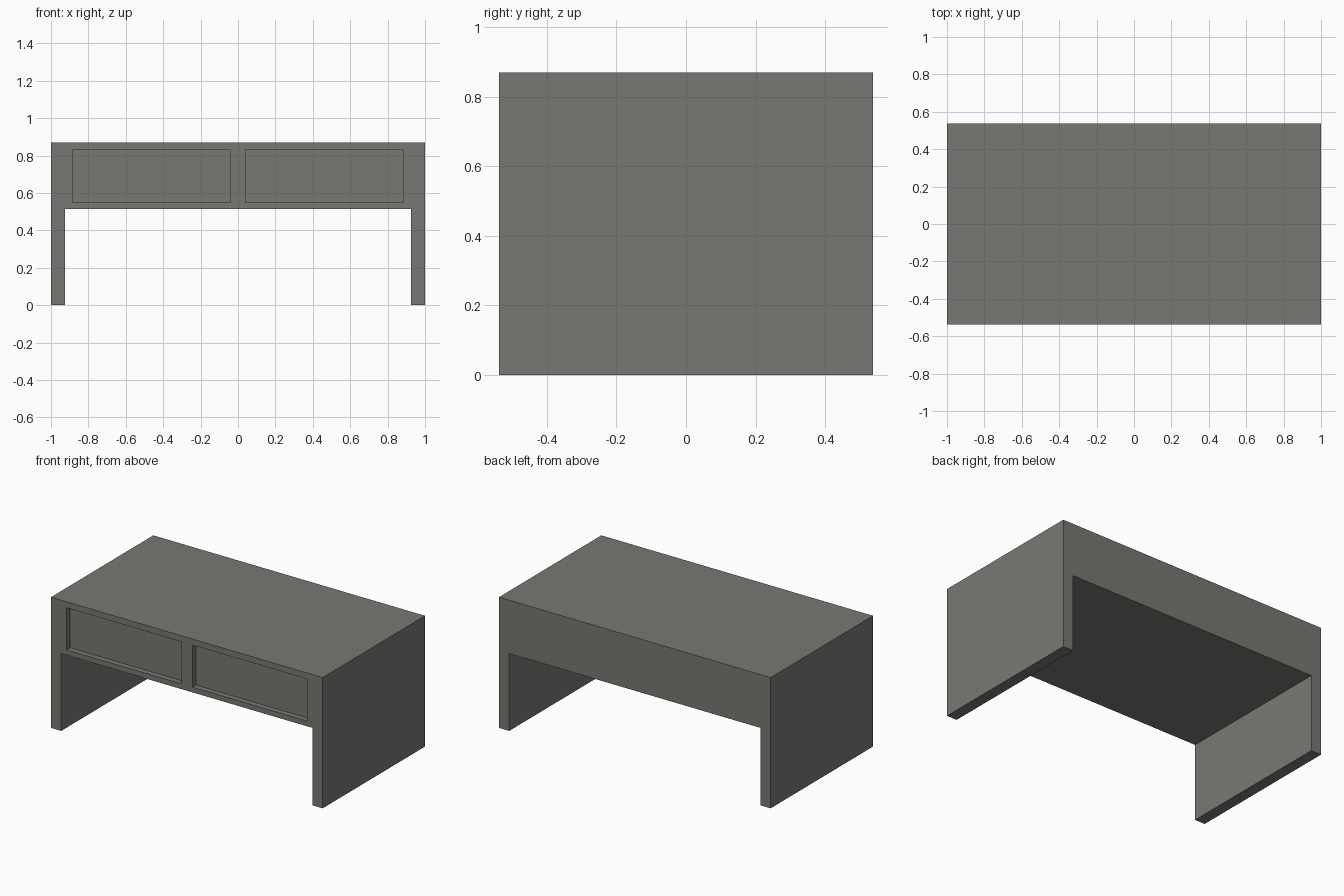
import bpy, bmesh
from mathutils import Matrix

if "Cube" in bpy.data.objects:
    bpy.data.objects.remove(bpy.data.objects["Cube"])

W, D, H = 1.0, 0.538, 0.87      # half width, half depth, height
LEG, BELLY = 0.925, 0.515       # inner face of side panels, underside of body
RECESS = 0.037

mat = bpy.data.materials.new("warm_grey")
mat.diffuse_color = (0.195, 0.187, 0.172, 1)
mat.use_nodes = True
mat.node_tree.nodes["Principled BSDF"].inputs["Base Color"].default_value = mat.diffuse_color


def make_object(name, bm):
    bmesh.ops.recalc_face_normals(bm, faces=bm.faces)
    mesh = bpy.data.meshes.new(name)
    bm.to_mesh(mesh)
    bm.free()
    mesh.materials.append(mat)
    obj = bpy.data.objects.new(name, mesh)
    bpy.context.collection.objects.link(obj)
    return obj


# Table body: bridge-shaped profile extruded front to back
bm = bmesh.new()
half = [(W, H), (W, 0), (LEG, 0), (LEG, BELLY)]
profile = half + [(-x, z) for x, z in reversed(half)]
face = bm.faces.new([bm.verts.new((x, -D, z)) for x, z in profile])
ext = bmesh.ops.extrude_face_region(bm, geom=[face])
verts = [v for v in ext["geom"] if isinstance(v, bmesh.types.BMVert)]
bmesh.ops.translate(bm, verts=verts, vec=(0, 2 * D, 0))
table = make_object("table_body", bm)

# Two shallow drawer recesses cut into the front
bm = bmesh.new()
for side in (-1, 1):
    bmesh.ops.create_cube(bm, size=1, matrix=Matrix.Translation((side * 0.4635, -D, 0.69))
                          @ Matrix.Diagonal((0.845, 2 * RECESS, 0.28, 1)))
cutter = make_object("drawer_recess_cutter", bm)
cutter.hide_render = True

mod = table.modifiers.new("drawer_recesses", 'BOOLEAN')
mod.operation = 'DIFFERENCE'
mod.solver = 'EXACT'
mod.object = cutter
bpy.context.view_layer.objects.active = table
bpy.ops.object.modifier_apply(modifier=mod.name)
bpy.data.objects.remove(cutter)
